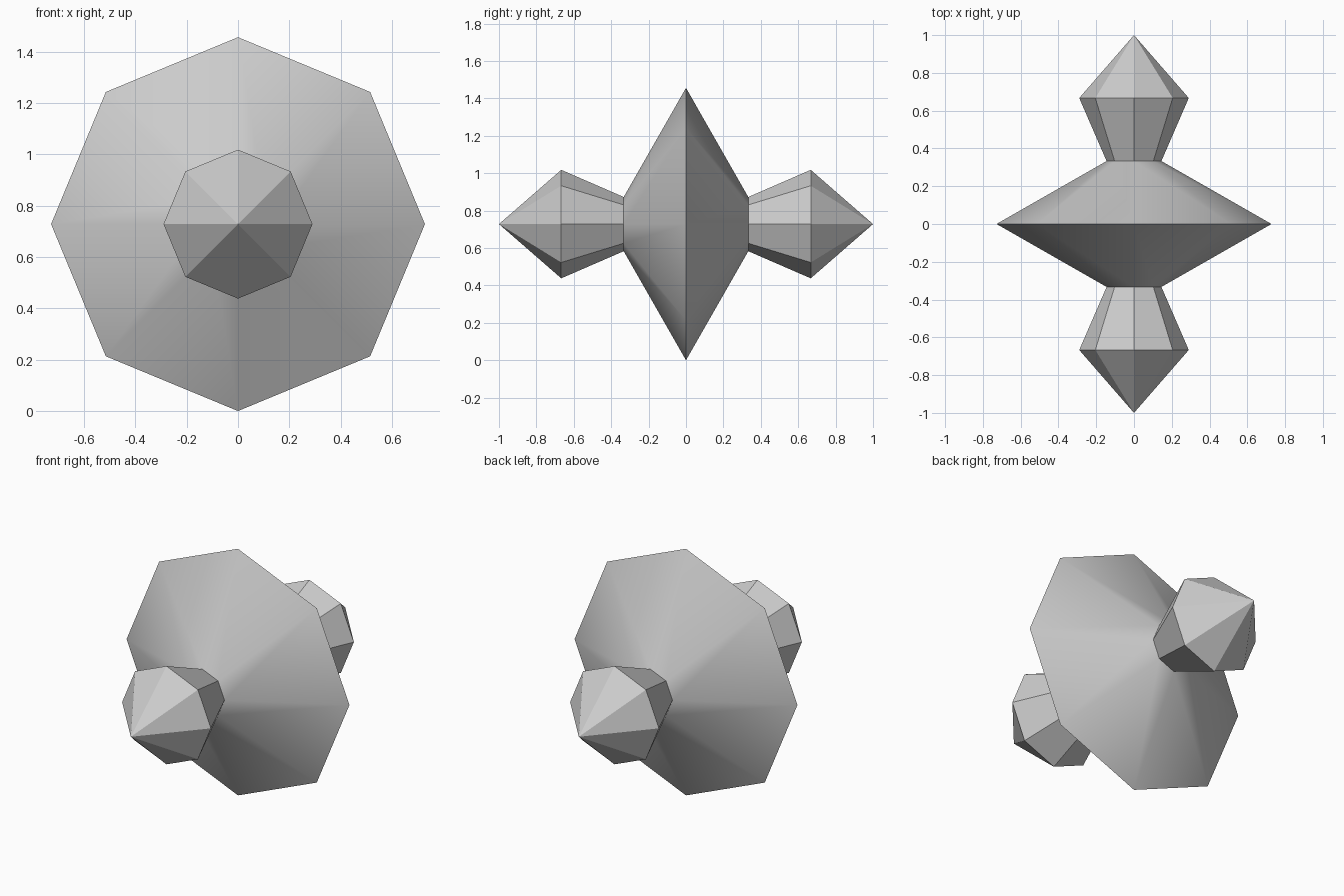
import bpy, bmesh, math

if "Cube" in bpy.data.objects:
    bpy.data.objects.remove(bpy.data.objects["Cube"])

SIDES = 8
CENTRE_Z = 0.728

grey = bpy.data.materials.new("light grey")
grey.diffuse_color = (0.6, 0.6, 0.6, 1.0)
grey.use_nodes = True
grey.node_tree.nodes["Principled BSDF"].inputs["Base Color"].default_value = grey.diffuse_color


def lathe(name, profile):
    """Spin (y, radius) points into an eight-sided shell around the y axis."""
    bm = bmesh.new()
    rings = []
    for y, r in profile:
        if r == 0:
            rings.append([bm.verts.new((0, y, CENTRE_Z))] * SIDES)
            continue
        angles = [2 * math.pi * i / SIDES for i in range(SIDES)]
        rings.append([bm.verts.new((r * math.cos(a), y, CENTRE_Z + r * math.sin(a)))
                      for a in angles])
    for a, b in zip(rings, rings[1:]):
        for i in range(SIDES):
            j = (i + 1) % SIDES
            corners = dict.fromkeys((a[i], b[i], b[j], a[j]))  # drops repeated tip
            bm.faces.new(list(corners))
    # point every face away from the axis
    bm.normal_update()
    for f in bm.faces:
        c = f.calc_center_median()
        if f.normal.x * c.x + f.normal.z * (c.z - CENTRE_Z) < 0:
            f.normal_flip()
    mesh = bpy.data.meshes.new(name)
    bm.to_mesh(mesh)
    bm.free()
    mesh.materials.append(grey)
    obj = bpy.data.objects.new(name, mesh)
    bpy.context.collection.objects.link(obj)
    return obj


# wide double-cone disc, smooth around but sharp at the rim
disc = lathe("disc", [(-0.333, 0.145), (0, 0.728), (0.333, 0.145)])
bpy.context.view_layer.objects.active = disc
disc.select_set(True)
bpy.ops.object.shade_smooth_by_angle(angle=math.radians(30))

# flat-faced pointed knobs at the front and back
for name, s in (("front_knob", -1), ("back_knob", 1)):
    lathe(name, [(s * 0.333, 0.145), (s * 0.667, 0.29), (s * 1.0, 0)])
